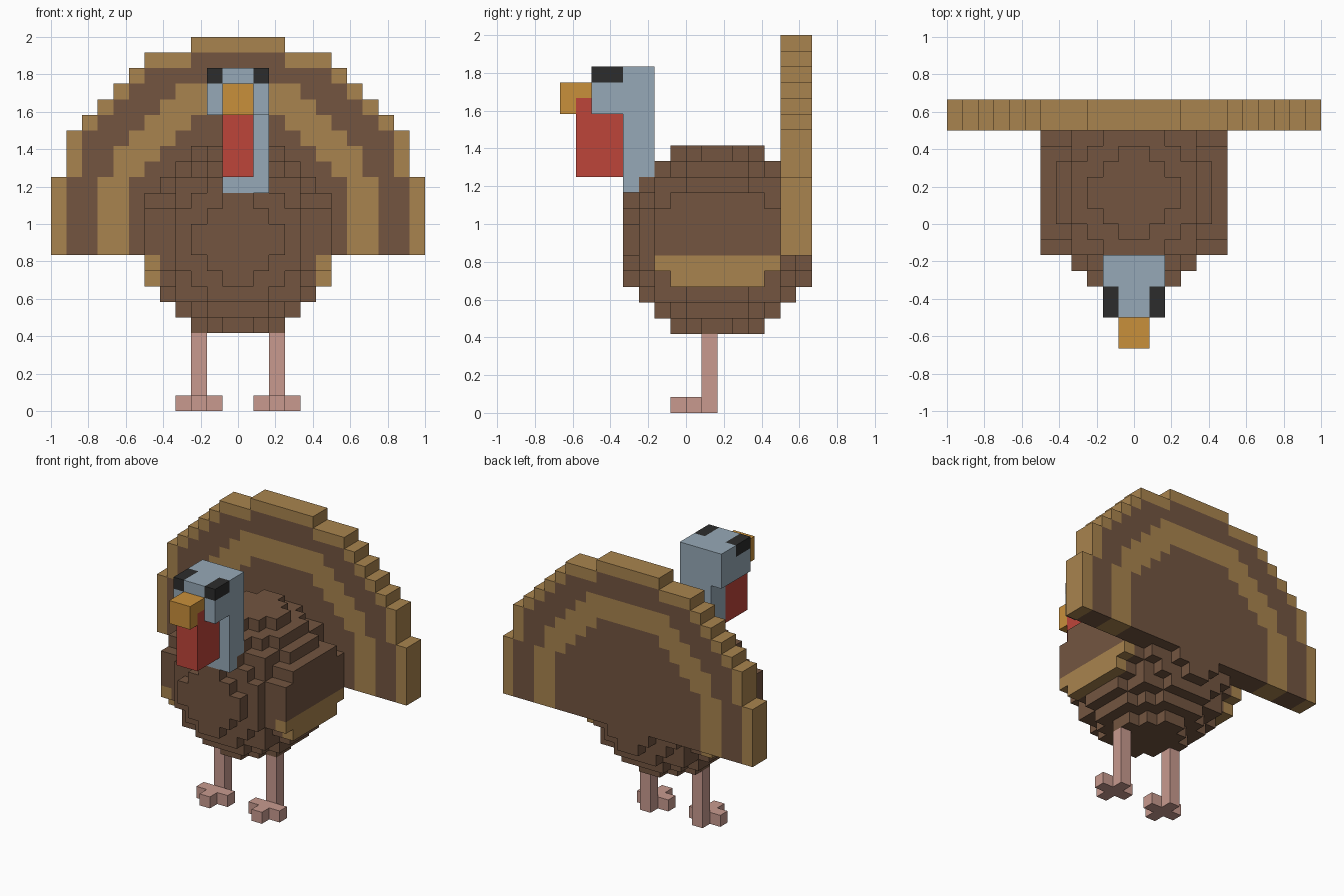
import bpy
import bmesh
from mathutils import Vector

cube = bpy.data.objects.get("Cube")
if cube:
    bpy.data.objects.remove(cube, do_unlink=True)

U = 1 / 12  # size of one block


def material(name, hex_code):
    def linear(c):
        return c / 12.92 if c <= 0.04045 else ((c + 0.055) / 1.055) ** 2.4
    rgb = [linear(v / 255) for v in bytes.fromhex(hex_code)]
    mat = bpy.data.materials.new(name)
    mat.use_nodes = True
    mat.diffuse_color = (*rgb, 1)
    bsdf = mat.node_tree.nodes["Principled BSDF"]
    bsdf.inputs["Base Color"].default_value = (*rgb, 1)
    bsdf.inputs["Roughness"].default_value = 0.9
    return mat


BROWN = material("brown_feather", "735540")
TAN = material("tan_feather", "A9844E")
BLUE = material("blue_skin", "96A9B7")
BLACK = material("black_eye", "2C2C2C")
ORANGE = material("orange_beak", "C9903B")
RED = material("red_wattle", "BE453A")
PINK = material("pink_leg", "C89A8F")


def blocks(name, low, high, rule):
    """Build a stepped solid; rule(x, y, z) gives a block's material or None."""
    cells = {}
    for x in range(low[0], high[0]):
        for y in range(low[1], high[1]):
            for z in range(low[2], high[2]):
                mat = rule(x + 0.5, y + 0.5, z + 0.5)
                if mat:
                    cells[x, y, z] = mat
    mats = list(dict.fromkeys(cells.values()))
    bm = bmesh.new()
    for cell, mat in cells.items():
        centre = Vector(cell) + Vector((0.5, 0.5, 0.5))
        for axis in range(3):
            for sign in (-1, 1):
                beside = list(cell)
                beside[axis] += sign
                if tuple(beside) in cells:
                    continue
                # Outer side of this block
                n, a = Vector(), Vector()
                n[axis] = sign / 2
                a[(axis + 1) % 3] = 0.5
                b = 2 * n.cross(a)
                corners = (n - a - b, n + a - b, n + a + b, n - a + b)
                face = bm.faces.new([bm.verts.new((centre + c) * U) for c in corners])
                face.material_index = mats.index(mat)
    bmesh.ops.remove_doubles(bm, verts=bm.verts, dist=0.001)
    mesh = bpy.data.meshes.new(name)
    bm.to_mesh(mesh)
    bm.free()
    for mat in mats:
        mesh.materials.append(mat)
    obj = bpy.data.objects.new(name, mesh)
    bpy.context.scene.collection.objects.link(obj)
    return obj


def box(name, low, high, mat):
    return blocks(name, low, high, lambda x, y, z: mat)


# Tail fan: nested arches given as (half width, top)
FAN = [
    (TAN, [(12, 15), (11, 18), (10, 19), (9, 20), (8, 21), (7, 22), (6, 23), (3, 24)]),
    (BROWN, [(11, 15), (10, 18), (9, 19), (8, 20), (7, 21), (6, 22), (3, 23)]),
    (TAN, [(9, 15), (8, 17), (7, 18), (6, 19), (5, 20), (4, 21)]),
    (BROWN, [(7, 15), (6, 16), (5, 17), (4, 18), (3, 19)]),
]


def fan_rule(x, y, z):
    found = None
    for mat, steps in FAN:
        if any(abs(x) < half and z < top for half, top in steps):
            found = mat
    return found


blocks("tail_fan", (-12, 6, 10), (12, 8, 24), fan_rule)


# Round body, cut away where the tail fan sits
def body_rule(x, y, z):
    if y > 6 and z > 10:
        return None
    return BROWN if x * x + (y - 2) ** 2 + (z - 11) ** 2 < 37.5 else None


blocks("body", (-5, -4, 5), (5, 8, 17), body_rule)


# Wings with tan lower feathers
def wing_rule(x, y, z):
    across, up = abs(y - 2), abs(z - 11)
    if (across < 3 and up < 3) or (across < 4 and up < 2):
        return TAN if z < 10 else BROWN
    return None


for side, start in (("left", 5), ("right", -6)):
    blocks(side + "_wing", (start, -2, 8), (start + 1, 6, 14), wing_rule)


# Head with eyes at the upper front corners
def head_rule(x, y, z):
    return BLACK if abs(x) > 1 and y < -4 and z > 21 else BLUE


blocks("head", (-2, -6, 19), (2, -2, 22), head_rule)
box("neck", (-1, -4, 14), (2, -2, 19), BLUE)

# Beak with the wattle rising into its base
blocks("beak", (-1, -8, 19), (1, -6, 21),
       lambda x, y, z: RED if y > -7 and z < 20 else ORANGE)
box("wattle", (-1, -7, 15), (1, -4, 19), RED)


# Legs with cross-shaped feet
def leg_rule(x, y, z):
    middle = abs(abs(x) - 2.5) < 0.5
    shaft = middle and y > 1
    foot = z < 1 and (middle or 0 < y < 1)
    return PINK if shaft or foot else None


for side, start in (("left", 1), ("right", -4)):
    blocks(side + "_leg", (start, -1, 0), (start + 3, 2, 5), leg_rule)
